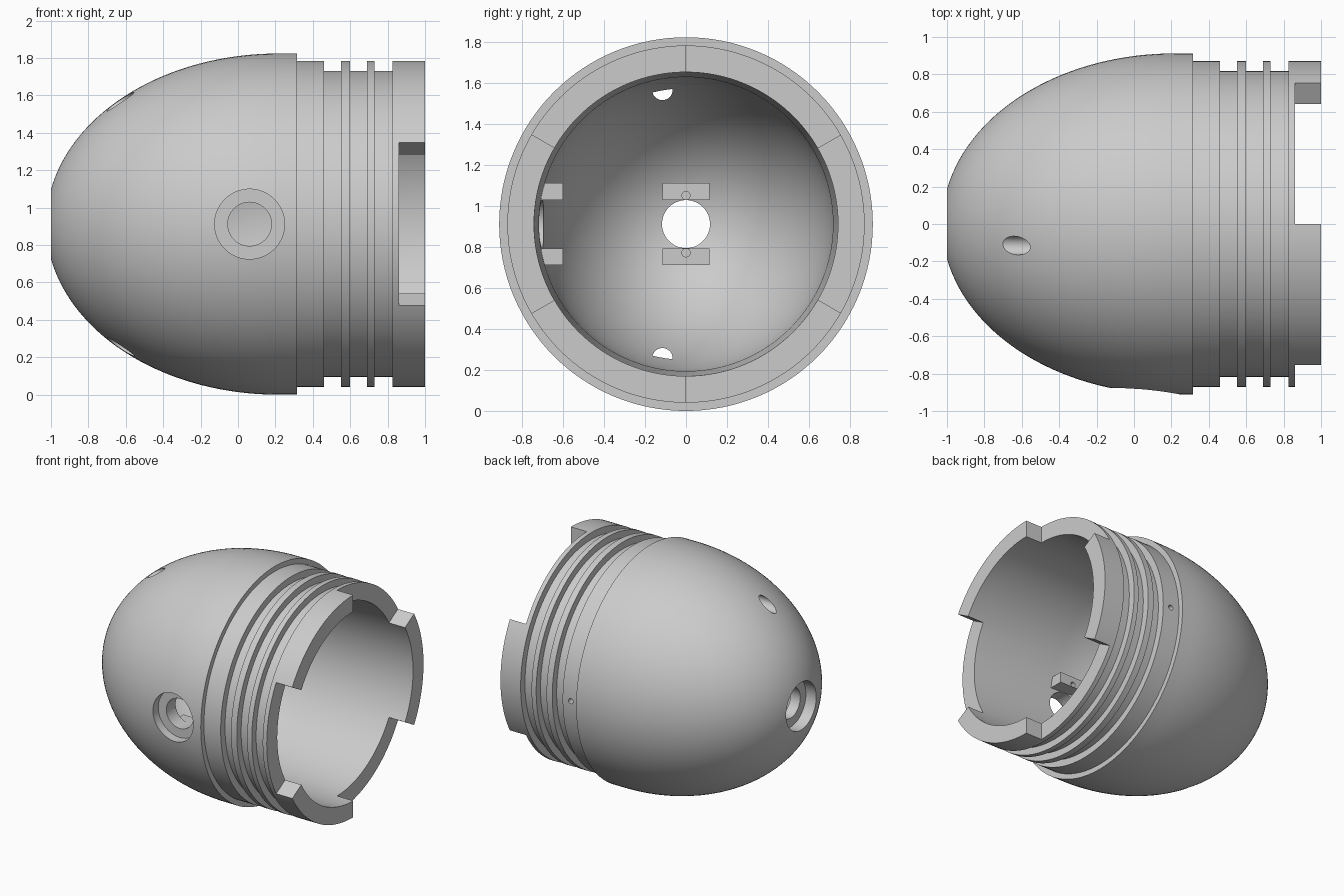
import bpy, bmesh
from math import sin, cos, pi, radians, sqrt
from mathutils import Matrix, Vector

cube = bpy.data.objects.get("Cube")
if cube:
    bpy.data.objects.remove(cube, do_unlink=True)

AXIS_Z = 0.912
SEGMENTS = 128

grey = bpy.data.materials.new("light grey")
grey.use_nodes = True
COLOUR = (0.6, 0.6, 0.6, 1)
grey.diffuse_color = COLOUR
grey.node_tree.nodes["Principled BSDF"].inputs["Base Color"].default_value = COLOUR


def finish(name, bm):
    bmesh.ops.recalc_face_normals(bm, faces=bm.faces)
    mesh = bpy.data.meshes.new(name)
    bm.to_mesh(mesh)
    bm.free()
    mesh.materials.append(grey)
    obj = bpy.data.objects.new(name, mesh)
    bpy.context.collection.objects.link(obj)
    return obj


def revolve(name, profile):
    """Spin a closed (x, radius) profile about the long axis."""
    bm = bmesh.new()
    rings = []
    for i in range(SEGMENTS):
        a = 2 * pi * i / SEGMENTS
        rings.append([bm.verts.new((x, r * cos(a), AXIS_Z + r * sin(a))) for x, r in profile])
    n = len(profile)
    for i, ring in enumerate(rings):
        after = rings[(i + 1) % SEGMENTS]
        for j in range(n):
            k = (j + 1) % n
            bm.faces.new((ring[j], ring[k], after[k], after[j]))
    return finish(name, bm)


def rod(name, start, end, radius, sides=48):
    start, end = Vector(start), Vector(end)
    span = end - start
    turn = span.to_track_quat('Z', 'Y').to_matrix().to_4x4()
    bm = bmesh.new()
    bmesh.ops.create_cone(bm, cap_ends=True, segments=sides, radius1=radius, radius2=radius,
                          depth=span.length,
                          matrix=Matrix.Translation((start + end) / 2) @ turn)
    return finish(name, bm)


def block(name, low, high):
    low, high = Vector(low), Vector(high)
    bm = bmesh.new()
    bmesh.ops.create_cube(bm, size=1, matrix=Matrix.Translation((low + high) / 2)
                          @ Matrix.Diagonal((*(high - low), 1)))
    return finish(name, bm)


def wedge(name, angle):
    """Sixty degree sector that opens a gap between two teeth."""
    bm = bmesh.new()
    points = [(0, 0)]
    for step in (0, 30, 60):
        a = radians(angle + step)
        points.append((1.3 * cos(a), 1.3 * sin(a)))
    face = bm.faces.new([bm.verts.new((0.86, y, AXIS_Z + z)) for y, z in points])
    out = bmesh.ops.extrude_face_region(bm, geom=[face])
    moved = [v for v in out["geom"] if isinstance(v, bmesh.types.BMVert)]
    bmesh.ops.translate(bm, verts=moved, vec=(0.3, 0, 0))
    return finish(name, bm)


def cut(target, cutters):
    bpy.context.view_layer.objects.active = target
    for cutter in cutters:
        cutter.hide_render = True
        mod = target.modifiers.new("cut", 'BOOLEAN')
        mod.operation = 'DIFFERENCE'
        mod.solver = 'EXACT'
        mod.object = cutter
        bpy.ops.object.modifier_apply(modifier=mod.name)
        bpy.data.objects.remove(cutter, do_unlink=True)


def smooth(obj):
    bpy.ops.object.select_all(action='DESELECT')
    obj.select_set(True)
    bpy.context.view_layer.objects.active = obj
    bpy.ops.object.shade_smooth_by_angle(angle=radians(25))


def dome(centre, length, radius, r_start, steps=32):
    """Quarter ellipse from a small radius at the nose to the full radius."""
    first = sqrt(1 - (r_start / radius) ** 2)
    tilt = math_acos(first)
    angles = [tilt + (pi / 2 - tilt) * i / steps for i in range(steps + 1)]
    return [(centre - length * cos(a), radius * sin(a)) for a in angles]


def math_acos(c):
    return Vector((1, 0)).angle(Vector((c, sqrt(1 - c * c))))


# Shell profile: domed outside, grooved collar, tapered bore, recessed nose hole
RIM, RIDGE, GROOVE = 0.912, 0.872, 0.818
HOLE, RECESS = 0.117, 0.187
outer = dome(0.215, 1.241, RIM, RECESS) + [(0.315, RIM), (0.315, RIDGE)]
for start, end in ((0.46, 0.55), (0.6, 0.69), (0.73, 0.825)):
    outer += [(start, RIDGE), (start, GROOVE), (end, GROOVE), (end, RIDGE)]
outer += [(1, RIDGE), (1, 0.742), (0.86, 0.742)]
inner = dome(0.2, 1.04, 0.718, HOLE)[::-1]
shell = revolve("shell", outer + inner + [(-0.91, HOLE), (-0.91, RECESS)])

# Gaps between the three teeth
cut(shell, [wedge("tooth_gap", a) for a in (30, 150, 270)])

# Recessed hole in the front side, and small blind hole in the back of the collar
SIDE_X = 0.062
cut(shell, [
    rod("side_recess", (SIDE_X, -1.1, AXIS_Z), (SIDE_X, -0.81, AXIS_Z), RECESS, 64),
    rod("side_hole", (SIDE_X, -1.1, AXIS_Z), (SIDE_X, -0.5, AXIS_Z), HOLE),
    rod("pin_hole", (0.39, 1, AXIS_Z), (0.39, 0.78, AXIS_Z), 0.02, 24),
])

# Two wire holes running lengthwise through the dome
cut(shell, [rod("wire_hole", (-1.1, -0.115, AXIS_Z + s * 0.655),
                (-0.2, -0.115, AXIS_Z + s * 0.655), 0.05, 32) for s in (1, -1)])
smooth(shell)

# Paired mounting blocks beside each recessed hole, each with a screw hole
for label, s in (("upper", 1), ("lower", -1)):
    z0, z1 = sorted((AXIS_Z + s * 0.118, AXIS_Z + s * 0.2))
    zh = AXIS_Z + s * 0.14
    nose = block(label + "_nose_block", (-0.87, -0.115, z0), (-0.7, 0.115, z1))
    cut(nose, [rod("screw_hole", (-0.8, 0, zh), (-0.6, 0, zh), 0.02, 24)])
    side = block(label + "_side_block", (SIDE_X - 0.115, -0.76, z0), (SIDE_X + 0.115, -0.6, z1))
    cut(side, [rod("screw_hole", (SIDE_X, -0.7, zh), (SIDE_X, -0.5, zh), 0.02, 24)])
    smooth(nose)
    smooth(side)
